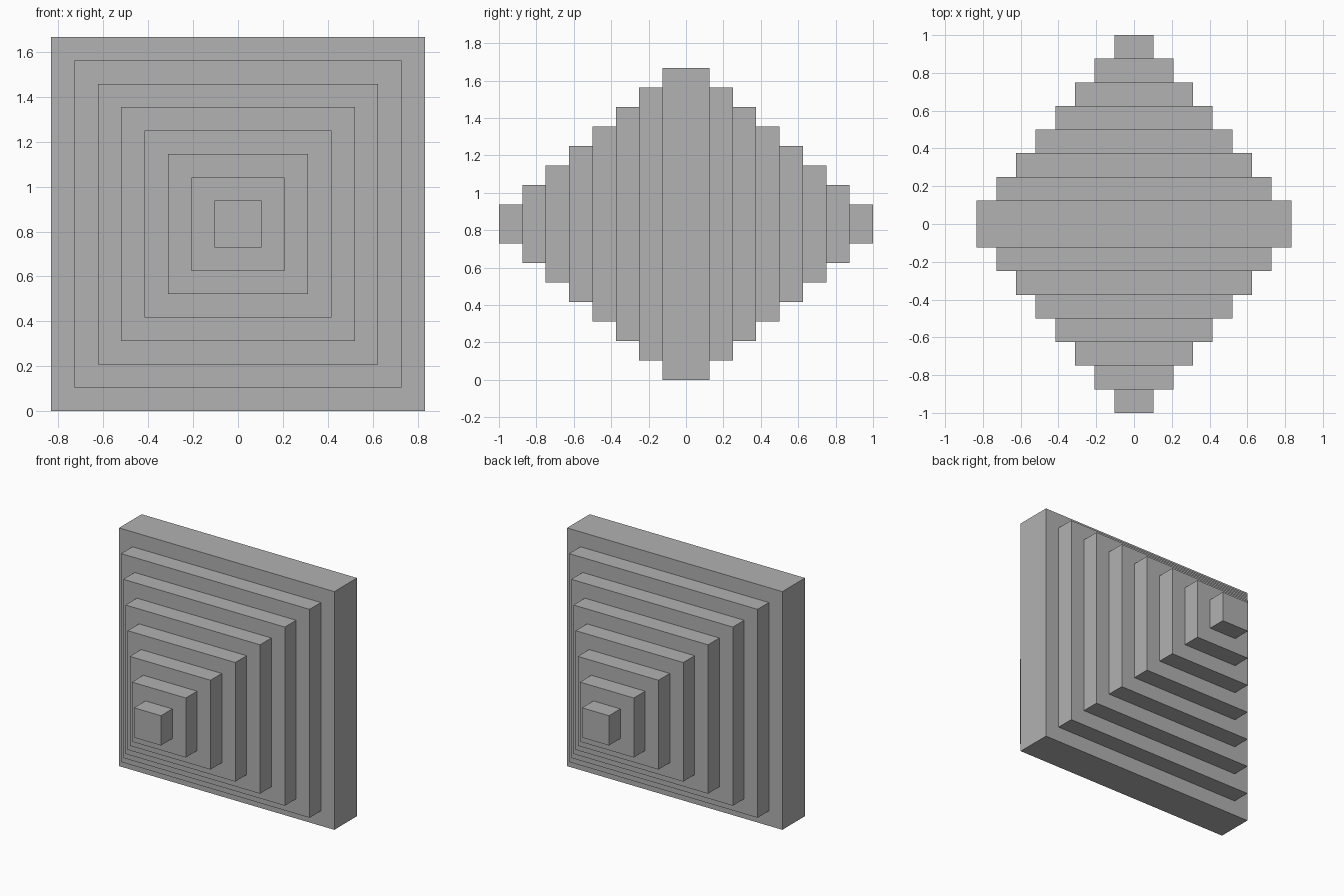
import bpy
import bmesh
from mathutils import Matrix

cube = bpy.data.objects.get("Cube")
if cube:
    bpy.data.objects.remove(cube, do_unlink=True)

TIERS = 8
DEPTH = 1 / TIERS           # thickness of each step along y
SIZE = 5 / 3                # side of the widest square slab
STEP = SIZE / 2 / TIERS     # inward offset of each step

# Plain grey material
grey = bpy.data.materials.new("plain_grey")
grey.use_nodes = True
colour = (0.445, 0.445, 0.445, 1)
grey.diffuse_color = colour
grey.node_tree.nodes["Principled BSDF"].inputs["Base Color"].default_value = colour

# Widest slab in the middle
bm = bmesh.new()
bmesh.ops.create_cube(bm, size=1, matrix=Matrix.Diagonal((SIZE, 2 * DEPTH, SIZE, 1)))
bm.normal_update()

# Square steps rising from the front and back faces
ends = [f for f in bm.faces if abs(f.normal.y) > 0.9]
for tier in range(TIERS - 1):
    bmesh.ops.inset_individual(bm, faces=ends, thickness=STEP, use_even_offset=True)
    bmesh.ops.inset_individual(bm, faces=ends, thickness=0, depth=DEPTH)
    bm.normal_update()

mesh = bpy.data.meshes.new("stepped_double_pyramid")
bm.to_mesh(mesh)
bm.free()
mesh.materials.append(grey)
body = bpy.data.objects.new("stepped_double_pyramid", mesh)
body.location.z = SIZE / 2
bpy.context.collection.objects.link(body)
